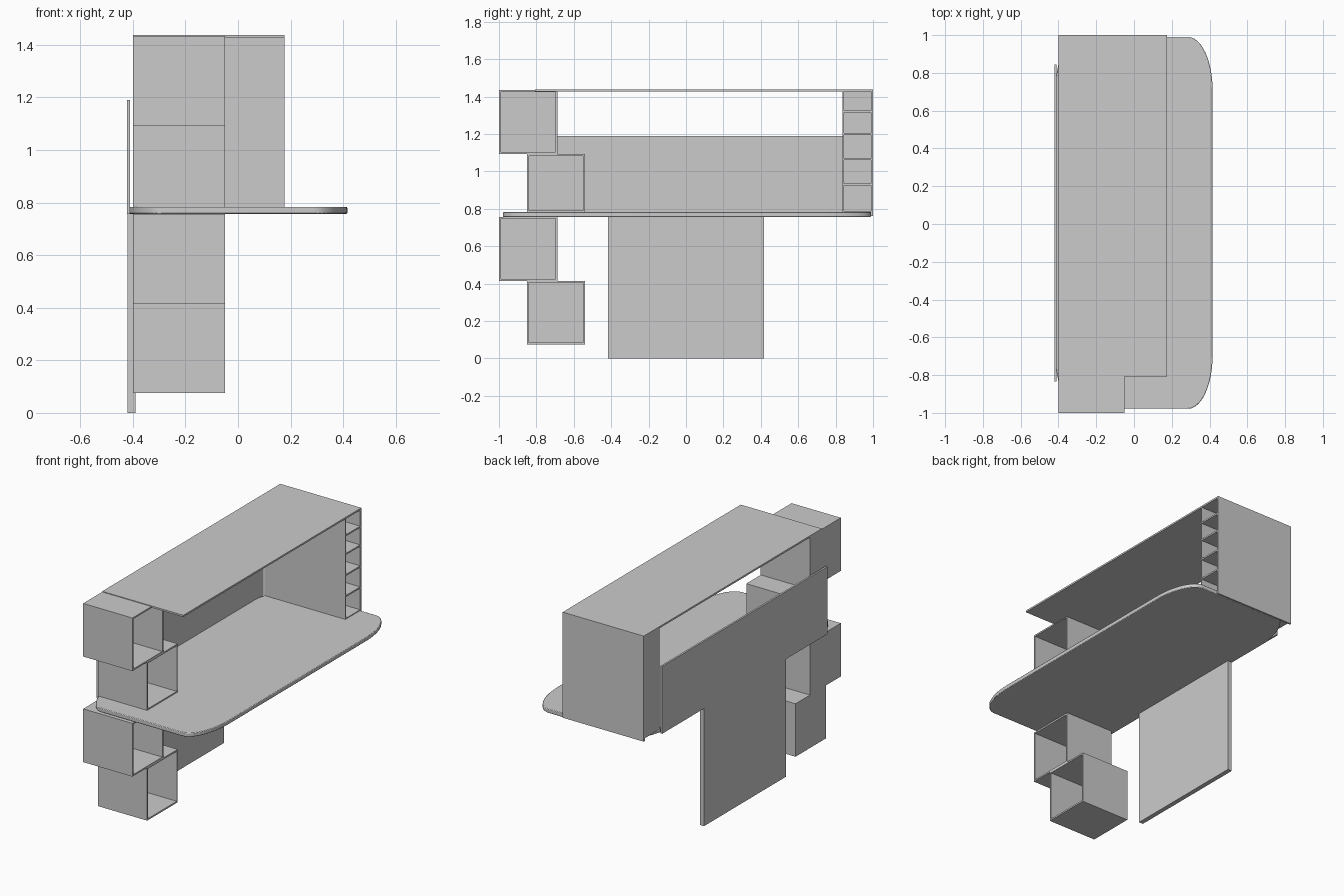
import bpy, bmesh, math

if "Cube" in bpy.data.objects:
    bpy.data.objects.remove(bpy.data.objects["Cube"])


def finish(name, bm):
    bmesh.ops.recalc_face_normals(bm, faces=bm.faces)
    mesh = bpy.data.meshes.new(name)
    bm.to_mesh(mesh)
    bm.free()
    ob = bpy.data.objects.new(name, mesh)
    bpy.context.collection.objects.link(ob)
    return ob


def cuboid(x, y, z):
    bm = bmesh.new()
    bmesh.ops.create_cube(bm, size=1)
    for v in bm.verts:
        v.co = [(r[0] + r[1]) / 2 + c * (r[1] - r[0]) for c, r in zip(v.co, (x, y, z))]
    return bm


def panel(name, x, y, z):
    return finish(name, cuboid(x, y, z))


def open_box(name, x, y, z, wall=0.01):
    # Cube hollowed from its +x face, leaving a closed back
    bm = cuboid(x, y, z)
    bm.normal_update()
    front = max(bm.faces, key=lambda f: f.calc_center_median().x)
    bmesh.ops.inset_region(bm, faces=[front], thickness=wall, use_even_offset=True)
    new = bmesh.ops.extrude_face_region(bm, geom=[front])["geom"]
    bmesh.ops.delete(bm, geom=[front], context="FACES_ONLY") if front.is_valid else None
    verts = [g for g in new if isinstance(g, bmesh.types.BMVert)]
    bmesh.ops.translate(bm, verts=verts, vec=(-(x[1] - x[0] - wall), 0, 0))
    return finish(name, bm)


# Desk top with elliptical corners
bm = bmesh.new()
rx, ry, steps = 0.13, 0.28, 12
outline = []
for quarter, (sx, sy) in enumerate([(1, 1), (-1, 1), (-1, -1), (1, -1)]):
    for i in range(steps + 1):
        a = math.pi / 2 * (quarter + i / steps)
        outline.append(bm.verts.new((sx * (0.416 - rx) + rx * math.cos(a),
                                     0.006 + sy * (0.984 - ry) + ry * math.sin(a), 0.757)))
base = bm.faces.new(outline)
top = bmesh.ops.extrude_face_region(bm, geom=[base])["geom"]
bmesh.ops.translate(bm, verts=[g for g in top if isinstance(g, bmesh.types.BMVert)], vec=(0, 0, 0.026))
desk = finish("desk_top", bm)
edge = desk.modifiers.new("edge", "BEVEL")
edge.width, edge.segments = 0.004, 2
bpy.context.view_layer.objects.active = desk
desk.select_set(True)
bpy.ops.object.shade_smooth_by_angle(angle=math.radians(30))

# Leg panel and back panel
panel("leg_panel", (-0.42, -0.39), (-0.417, 0.417), (0, 0.758))
panel("back_panel", (-0.422, -0.41), (-0.835, 0.845), (0.757, 1.19))

# Staggered storage boxes
depth = (-0.40, -0.05)
for name, y, z in [
    ("box_lowest", (-0.85, -0.54), (0.075, 0.415)),
    ("box_under_desk", (-1.0, -0.687), (0.415, 0.757)),
    ("box_on_desk", (-0.85, -0.54), (0.781, 1.093)),
    ("box_top", (-1.0, -0.687), (1.093, 1.434)),
]:
    open_box(name, depth, y, z)

# Top shelf
panel("top_shelf", (-0.40, 0.176), (-0.807, 1.0), (1.427, 1.438))

# Shelf tower: sides, back and shelves
tx = (-0.40, 0.176)
panel("tower_inner_side", tx, (0.838, 0.846), (0.781, 1.428))
panel("tower_outer_side", tx, (0.988, 1.0), (0.76, 1.428))
panel("tower_back", (-0.40, -0.39), (0.842, 0.992), (0.781, 1.428))
for i, z in enumerate((0.783, 0.93, 1.065, 1.2, 1.32)):
    panel(f"tower_shelf_{i + 1}", tx, (0.842, 0.992), (z - 0.005, z + 0.005))
